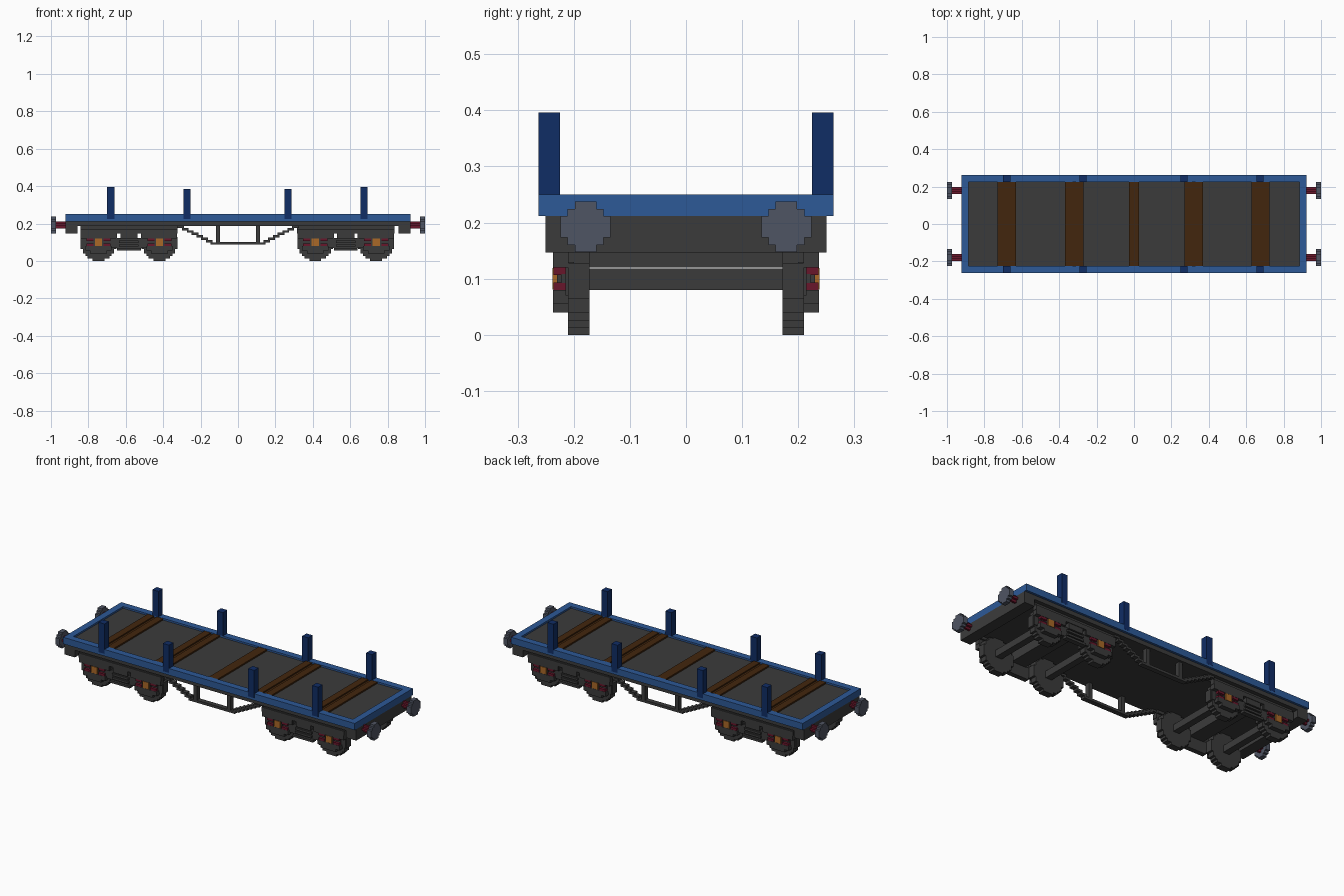
import bpy, bmesh, math

if "Cube" in bpy.data.objects:
    bpy.data.objects.remove(bpy.data.objects["Cube"], do_unlink=True)

V = 1 / 78  # block size


def material(name, rgb):
    m = bpy.data.materials.new(name)
    m.use_nodes = True
    m.diffuse_color = (*rgb, 1)
    m.node_tree.nodes["Principled BSDF"].inputs["Base Color"].default_value = (*rgb, 1)
    return m


GREY = material("dark grey", (0.044, 0.044, 0.044))
BLUE = material("blue", (0.026, 0.10, 0.31))
NAVY = material("navy", (0.005, 0.026, 0.13))
BROWN = material("brown", (0.055, 0.019, 0.004))
SLATE = material("slate grey", (0.078, 0.09, 0.125))
RED = material("dark red", (0.14, 0.008, 0.024))
ORANGE = material("orange", (0.40, 0.14, 0.02))


def finish(name, bm, mat):
    bmesh.ops.recalc_face_normals(bm, faces=bm.faces)
    me = bpy.data.meshes.new(name)
    bm.to_mesh(me)
    bm.free()
    me.materials.append(mat)
    ob = bpy.data.objects.new(name, me)
    bpy.context.collection.objects.link(ob)
    return ob


def boxes(name, mat, items):
    """One object from boxes given as (x0, x1, y0, y1, z0, z1)."""
    bm = bmesh.new()
    for x0, x1, y0, y1, z0, z1 in items:
        vs = bmesh.ops.create_cube(bm, size=1)["verts"]
        for v in vs:
            v.co.x = (x0 + x1) / 2 + v.co.x * (x1 - x0)
            v.co.y = (y0 + y1) / 2 + v.co.y * (y1 - y0)
            v.co.z = (z0 + z1) / 2 + v.co.z * (z1 - z0)
    return finish(name, bm, mat)


def side(s, items):
    """Put boxes given for the +y side on side s."""
    return [b if s > 0 else (b[0], b[1], -b[3], -b[2], b[4], b[5]) for b in items]


def shift(dx, items):
    return [(b[0] + dx, b[1] + dx, *b[2:]) for b in items]


def stepped_disc(name, mat, n, centre, depth, axis):
    """Stepped disc n blocks across, extruded along axis 'x' or 'y'."""
    r, k = n / 2, n // 2
    right = []
    for d in range(-k, k + 1):
        w = (math.floor(math.sqrt(r * r - d * d)) + 0.5) * V
        z0, z1 = (d - 0.5) * V, (d + 0.5) * V
        if right and abs(right[-1][0] - w) < 1e-6:
            right[-1] = (w, z1)
        else:
            right += [(w, z0), (w, z1)]
    outline = right + [(-w, z) for w, z in reversed(right)]
    bm = bmesh.new()
    verts = [bm.verts.new((-depth / 2, u, z) if axis == "x" else (u, -depth / 2, z))
             for u, z in outline]
    face = bm.faces.new(verts)
    ext = bmesh.ops.extrude_face_region(bm, geom=[face])["geom"]
    move = (depth, 0, 0) if axis == "x" else (0, depth, 0)
    bmesh.ops.translate(bm, vec=move, verts=[g for g in ext if isinstance(g, bmesh.types.BMVert)])
    ob = finish(name, bm, mat)
    ob.location = centre
    return ob


# Deck: blue rim, grey floor and sill, headstocks
L, W, IX, IY = 0.923, 0.2628, 0.885, 0.2244
boxes("deck_rim", BLUE, [
    (-L, L, IY, W, 0.212, 0.25), (-L, L, -W, -IY, 0.212, 0.25),
    (-L, -IX, -IY, IY, 0.212, 0.25), (IX, L, -IY, IY, 0.212, 0.25)])
boxes("deck_floor", GREY, [(-IX, IX, -IY, IY, 0.212, 0.24)])
boxes("sill", GREY, [(-L + 0.001, L - 0.001, -0.25, 0.25, 0.188, 0.212)])
for s, tag in ((-1, "right"), (1, "left")):
    a, b = sorted((s * 0.858, s * L))
    boxes("headstock_" + tag, GREY, [(a, b, -0.25, 0.25, 0.147, 0.2121)])

# Cross planks: pairs with a brown groove, and one in the middle
for i, x in enumerate((-0.68, -0.32, 0.0, 0.32, 0.676)):
    if x == 0:
        strips = [(-0.027, 0.027, -IY, IY, 0.238, 0.2485)]
    else:
        strips = [(x - 0.049, x - 0.009, -IY, IY, 0.238, 0.2485),
                  (x + 0.009, x + 0.049, -IY, IY, 0.238, 0.2485),
                  (x - 0.009, x + 0.009, -IY, IY, 0.238, 0.2415)]
    boxes(f"cross_plank_{i + 1}", BROWN, strips)

# Stakes along both edges
for s, tag in ((-1, "front"), (1, "back")):
    for i, (x, top) in enumerate(((-0.68, 0.396), (-0.272, 0.384), (0.268, 0.384), (0.673, 0.396))):
        boxes(f"stake_{tag}_{i + 1}", NAVY,
              side(s, [(x - 0.0192, x + 0.0192, IY, W + 0.0005, 0.225, top)]))

# Buffers: stepped heads on red shafts
for sx in (-1, 1):
    for sy in (-1, 1):
        tag = ("left" if sx > 0 else "right") + ("_back" if sy > 0 else "_front")
        y = sy * 0.179
        stepped_disc("buffer_head_" + tag, SLATE, 7, (sx * (1 - V), y, 0.1925), 2 * V, "x")
        a, b = sorted((sx * 0.915, sx * 0.98))
        boxes("buffer_shaft_" + tag, RED, [
            (a, b, y - 1.5 * V, y + 1.5 * V, 0.1925 - 0.5 * V, 0.1925 + 0.5 * V),
            (a, b, y - 0.5 * V, y + 0.5 * V, 0.1925 - 1.5 * V, 0.1925 + 1.5 * V)])

# Bogies
YI, YO = 0.2095, 0.237
for bx, btag in ((-0.583, "right"), (0.576, "left")):
    boxes("bolster_" + btag, GREY, [(bx - 0.045, bx + 0.045, -YI, YI, 0.12, 0.19)])
    for i, wx in enumerate((bx - 0.163, bx + 0.163)):
        boxes(f"axle_{btag}_{i + 1}", GREY,
              [(wx - 1.5 * V, wx + 1.5 * V, -0.175, 0.175, 0.08, 0.1185)])
        for s, tag in ((-1, "front"), (1, "back")):
            stepped_disc(f"wheel_{btag}_{tag}_{i + 1}", GREY, 15,
                         (wx, s * 0.191, 7.5 * V), 3 * V, "y")
            name = f"{btag}_{tag}_{i + 1}"
            # Axle guard around the spring window
            boxes("axle_guard_" + name, GREY, side(s, shift(wx, [
                (-0.045, 0.045, YI, YO, 0.04, 0.055),
                (-0.07, 0.07, YI, YO, 0.055, 0.08),
                (-0.095, 0.095, YI, YO, 0.12, 0.15),
                (-0.092, 0.092, YI - 0.01, 0.215, 0.07, 0.13),
                (-0.027, 0.027, YI, 0.230, 0.08, 0.12),
                (-0.065, 0.065, YI, 0.222, 0.092, 0.108)])))
            boxes("axle_springs_" + name, RED, side(s, shift(wx, [
                (e * 0.046 - 0.019, e * 0.046 + 0.019, YI, 0.236, z, z + V)
                for e in (-1, 1) for z in (0.08, 0.107)])))
            boxes("axle_box_" + name, ORANGE, side(s, shift(wx, [
                (-1.5 * V, 1.5 * V, 0.228, YO + 0.001, 0.081, 0.119)])))
    # Side frame with a slatted centre spring
    for s, tag in ((-1, "front"), (1, "back")):
        boxes(f"side_frame_{btag}_{tag}", GREY, side(s, shift(bx, [
            (-0.26, 0.26, YI, YO, 0.147, 0.172),
            (-0.26, 0.26, YI - 0.01, 0.228, 0.172, 0.19),
            (-0.1, 0.1, YI, 0.224, 0.068, 0.123),
            (-0.064, 0.064, YI, YO, 0.055, 0.068),
            (-0.052, 0.052, YI, 0.234, 0.076, 0.088),
            (-0.052, 0.052, YI, 0.234, 0.097, 0.109),
            (-0.046, 0.046, YI, 0.234, 0.116, 0.147),
            (-0.1, -0.064, YI, 0.23, 0.12, 0.147),
            (0.064, 0.1, YI, 0.23, 0.12, 0.147)])))

# Truss rods with stepped slopes
for s, tag in ((-1, "front"), (1, "back")):
    parts = [(-0.117, 0.117, YI, YO, 0.087, 0.101)]
    for e in (-1, 1):
        a, b = sorted((e * 0.095, e * 0.117))
        parts.append((a, b, YI, YO, 0.095, 0.19))
        for i in range(8):
            a, b = sorted((e * (0.11 + i * 0.0256), e * (0.146 + i * 0.0256)))
            parts.append((a, b, YI, YO, 0.087 + i * V, 0.087 + (i + 1) * V))
    boxes("truss_" + tag, GREY, side(s, parts))
